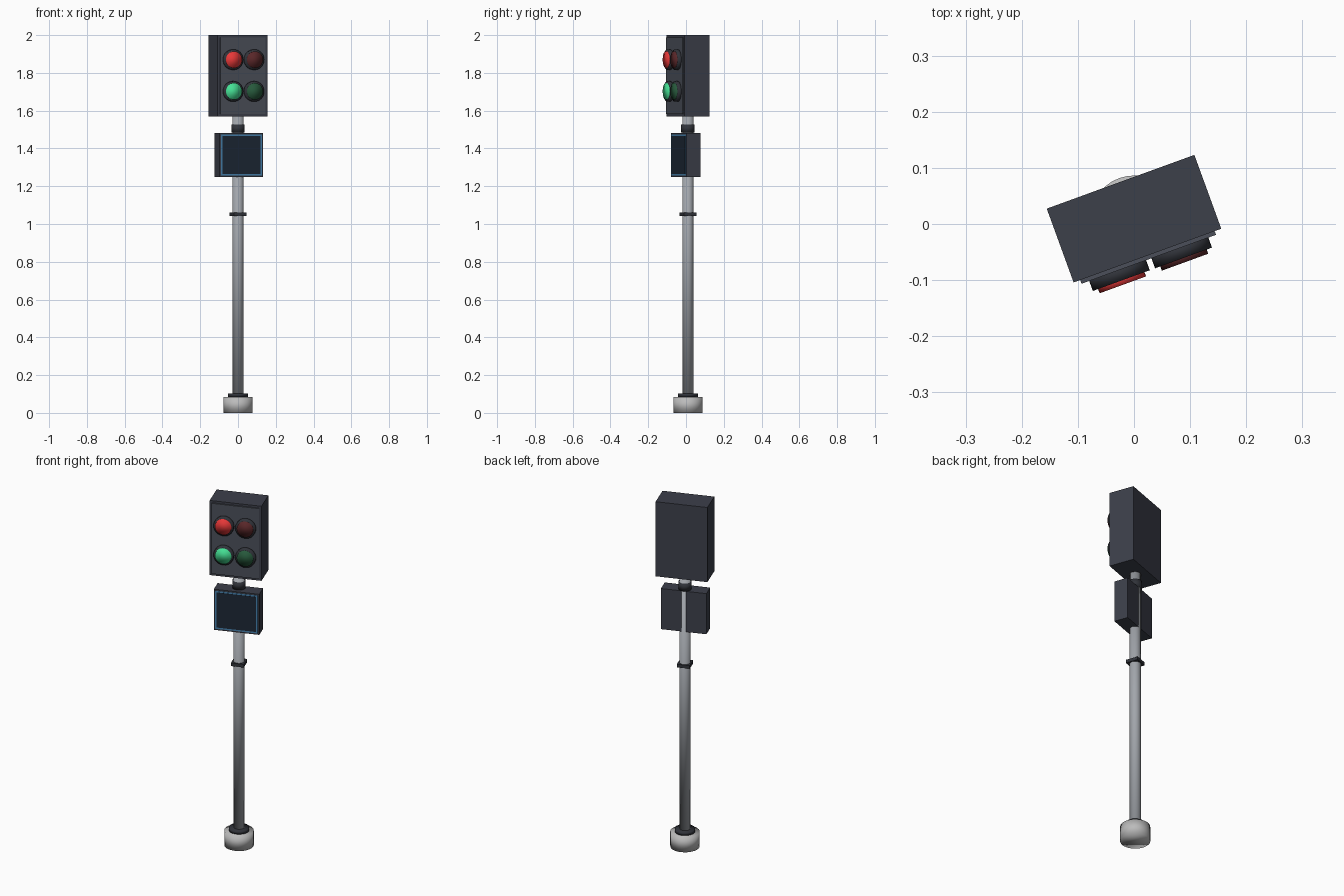
import bpy, bmesh, math
from mathutils import Matrix

if "Cube" in bpy.data.objects:
    bpy.data.objects.remove(bpy.data.objects["Cube"])

# Whole signal is turned 20 degrees about its pole axis
FRAME = Matrix.Translation((0, 0.0095, 0)) @ Matrix.Rotation(math.radians(20), 4, 'Z')


def material(name, rgb):
    m = bpy.data.materials.new(name)
    m.diffuse_color = (*rgb, 1)
    m.use_nodes = True
    m.node_tree.nodes["Principled BSDF"].inputs["Base Color"].default_value = m.diffuse_color
    return m


DARK = material("dark_casing", (0.045, 0.05, 0.068))
PLATE = material("face_plate", (0.07, 0.078, 0.1))
TRIM = material("dark_trim", (0.03, 0.033, 0.042))
METAL = material("pole_metal", (0.36, 0.38, 0.41))
STONE = material("base_grey", (0.5, 0.5, 0.5))
BLUE = material("screen_border", (0.06, 0.22, 0.42))
SCREEN = material("screen_dark", (0.012, 0.02, 0.035))


def finish(name, bm, mat, smooth):
    bm.transform(FRAME)
    mesh = bpy.data.meshes.new(name)
    bm.to_mesh(mesh)
    bm.free()
    for p in mesh.polygons:
        p.use_smooth = smooth
    mesh.materials.append(mat)
    obj = bpy.data.objects.new(name, mesh)
    bpy.context.collection.objects.link(obj)
    return obj


def box(name, w, y0, y1, z0, z1, mat):
    bm = bmesh.new()
    m = Matrix.Translation((0, (y0 + y1) / 2, (z0 + z1) / 2)) @ Matrix.Diagonal((w, y1 - y0, z1 - z0, 1))
    bmesh.ops.create_cube(bm, size=1, matrix=m)
    return finish(name, bm, mat, False)


def upright(name, r, z0, z1, mat):
    bm = bmesh.new()
    bmesh.ops.create_cone(bm, cap_ends=True, segments=32, radius1=r, radius2=r, depth=z1 - z0,
                          matrix=Matrix.Translation((0, 0, (z0 + z1) / 2)))
    return finish(name, bm, mat, True)


def disc(name, r, x, y0, y1, z, mat):
    bm = bmesh.new()
    m = Matrix.Translation((x, (y0 + y1) / 2, z)) @ Matrix.Rotation(math.pi / 2, 4, 'X')
    bmesh.ops.create_cone(bm, cap_ends=True, segments=32, radius1=r, radius2=r, depth=y1 - y0, matrix=m)
    return finish(name, bm, mat, True)


# Base and pole
upright("base", 0.077, 0, 0.085, STONE)
upright("base_collar", 0.053, 0.085, 0.103, TRIM)
upright("pole", 0.029, 0.08, 1.58, METAL)
box("pole_clamp", 0.07, -0.035, 0.035, 1.042, 1.06, TRIM)
upright("neck_collar", 0.035, 1.484, 1.526, TRIM)

# Timer display, set slightly forward so the pole shows at its back
box("display_case", 0.246, -0.051, 0.0265, 1.248, 1.482, DARK)
box("display_border", 0.23, -0.053, -0.045, 1.256, 1.474, BLUE)
box("display_screen", 0.214, -0.054, -0.045, 1.264, 1.466, SCREEN)

# Signal head
box("signal_head", 0.28, -0.07, 0.07, 1.57, 2.0, DARK)
box("signal_face", 0.255, -0.077, -0.06, 1.582, 1.988, PLATE)

# Four lamps: lit on the left, unlit on the right
lamps = [("red_lit", -0.059, 1.87, (0.8, 0.04, 0.04)),
         ("red_unlit", 0.059, 1.87, (0.1, 0.02, 0.022)),
         ("green_lit", -0.059, 1.702, (0.06, 0.75, 0.3)),
         ("green_unlit", 0.059, 1.702, (0.02, 0.1, 0.045))]
for name, x, z, rgb in lamps:
    disc(name + "_bezel", 0.054, x, -0.096, -0.07, z, TRIM)
    disc(name + "_lens", 0.044, x, -0.104, -0.085, z, material(name, rgb))
